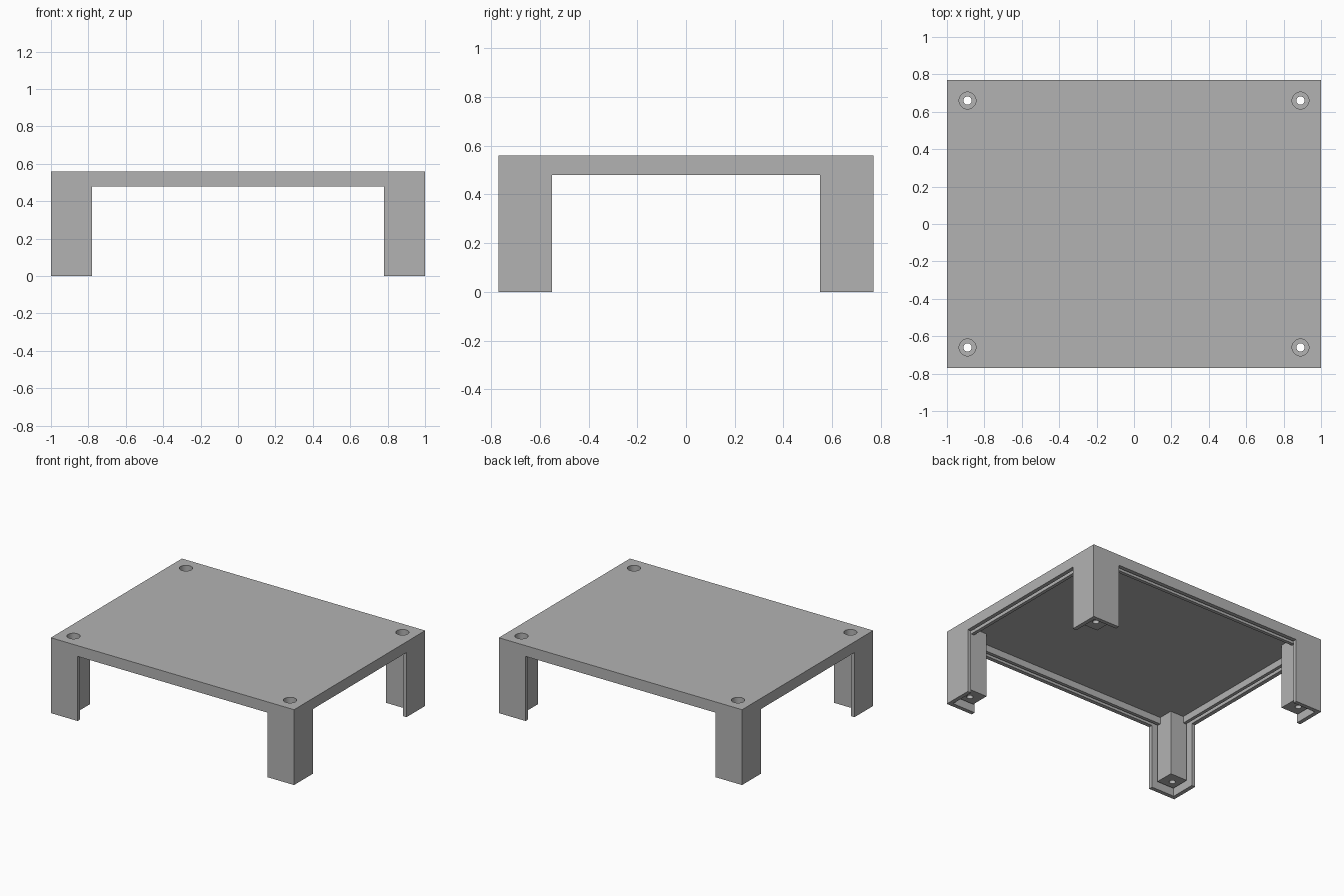
import bpy
import bmesh
from mathutils import Vector

cube = bpy.data.objects.get("Cube")
if cube:
    bpy.data.objects.remove(cube, do_unlink=True)

# Overall sizes
HX, HY, TOP = 1.0, 0.77, 0.56
WALL = 0.03          # outer wall thickness
CEILING = 0.53       # underside of the top plate
OPENING = 0.48       # top of the side openings
LEG = 0.22           # leg width at each corner
HOLE = 0.11          # screw hole distance from the outer faces

grey = bpy.data.materials.new("plain grey")
grey.use_nodes = True
colour = (0.45, 0.45, 0.45, 1)
grey.diffuse_color = colour
grey.node_tree.nodes["Principled BSDF"].inputs["Base Color"].default_value = colour


def add_object(name, bm):
    mesh = bpy.data.meshes.new(name)
    bm.to_mesh(mesh)
    bm.free()
    mesh.materials.append(grey)
    obj = bpy.data.objects.new(name, mesh)
    bpy.context.collection.objects.link(obj)
    return obj


def box(name, low, high):
    low, high = Vector(low), Vector(high)
    bm = bmesh.new()
    bmesh.ops.create_cube(bm, size=1)
    bmesh.ops.scale(bm, vec=high - low, verts=bm.verts)
    bmesh.ops.translate(bm, vec=(low + high) / 2, verts=bm.verts)
    return add_object(name, bm)


def centred_box(name, hx, hy, z0, z1):
    return box(name, (-hx, -hy, z0), (hx, hy, z1))


def cylinder(name, x, y, radius, z0, z1):
    bm = bmesh.new()
    bmesh.ops.create_cone(bm, cap_ends=True, segments=40, radius1=radius,
                          radius2=radius, depth=z1 - z0)
    bmesh.ops.translate(bm, vec=(x, y, (z0 + z1) / 2), verts=bm.verts)
    return add_object(name, bm)


def cut(obj, cutters):
    """Subtract the cutters one after another, then remove them."""
    for cutter in cutters:
        cutter.hide_render = True
        mod = obj.modifiers.new("cut", 'BOOLEAN')
        mod.operation = 'DIFFERENCE'
        mod.solver = 'EXACT'
        mod.object = cutter
    graph = bpy.context.evaluated_depsgraph_get()
    mesh = bpy.data.meshes.new_from_object(obj.evaluated_get(graph))
    obj.modifiers.clear()
    obj.data = mesh
    mesh.materials.clear()
    mesh.materials.append(grey)
    for poly in mesh.polygons:
        poly.material_index = 0
    for cutter in cutters:
        bpy.data.objects.remove(cutter, do_unlink=True)


def screw_cutters(x, y):
    """Wide counterbore from the top and a narrow bore right through."""
    return [cylinder("counterbore", x, y, 0.045, 0.15, 0.7),
            cylinder("bore", x, y, 0.022, -0.1, 0.3)]


corners = [("front_right", -1, -1), ("front_left", 1, -1),
           ("back_right", -1, 1), ("back_left", 1, 1)]

# Shell: top plate with thin corner walls and a wide opening on every side
shell = centred_box("shell", HX, HY, 0, TOP)
cutters = [centred_box("cavity", HX - WALL, HY - WALL, -0.1, CEILING),
           centred_box("front_back_opening", HX - LEG, 1.2, -0.1, OPENING),
           centred_box("side_opening", 1.2, HY - LEG, -0.1, OPENING)]
for _, sx, sy in corners:
    cutters += screw_cutters(sx * (HX - HOLE), sy * (HY - HOLE))
cut(shell, cutters)

# Screw posts standing just inside the corner walls, with a slot between
NEAR, FAR, POST_BOTTOM = 0.05, 0.19, 0.045
for name, sx, sy in corners:
    xs = sorted((sx * (HX - NEAR), sx * (HX - FAR)))
    ys = sorted((sy * (HY - NEAR), sy * (HY - FAR)))
    post = box(name + "_post", (xs[0], ys[0], POST_BOTTOM), (xs[1], ys[1], CEILING + 0.01))
    cut(post, screw_cutters(sx * (HX - HOLE), sy * (HY - HOLE)))

# Ribs under the plate, forming the inner side of the panel groove
RIB_OUT, RIB_IN = 0.055, 0.08
for name, s in (("front", -1), ("back", 1)):
    ys = sorted((s * (HY - RIB_OUT), s * (HY - RIB_IN)))
    box(name + "_rib", (-(HX - FAR), ys[0], OPENING), (HX - FAR, ys[1], CEILING + 0.005))
for name, s in (("right", -1), ("left", 1)):
    xs = sorted((s * (HX - RIB_OUT), s * (HX - RIB_IN)))
    box(name + "_rib", (xs[0], -(HY - FAR), OPENING), (xs[1], HY - FAR, CEILING + 0.005))
